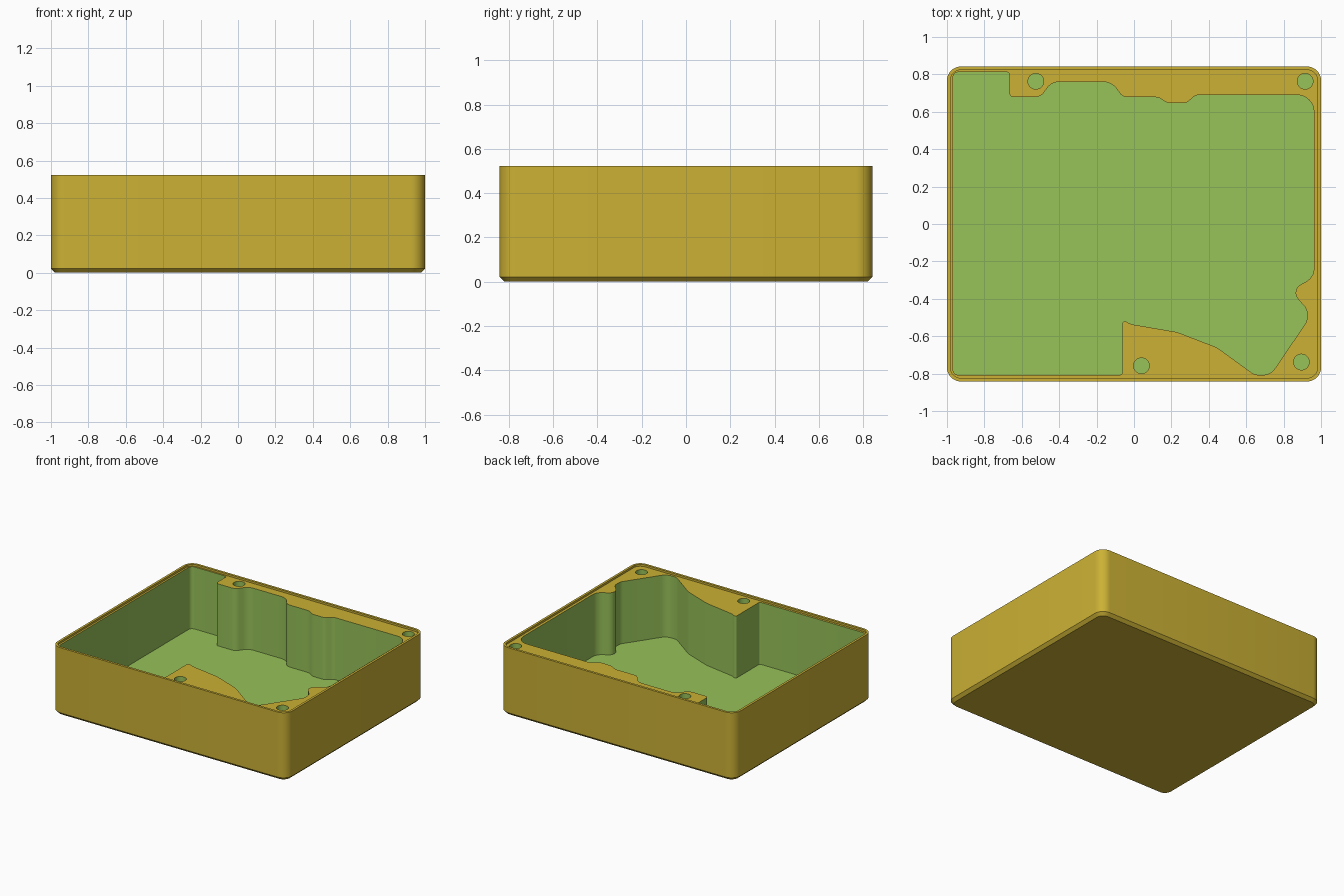
import bpy, bmesh, math
from mathutils import Vector

if "Cube" in bpy.data.objects:
    bpy.data.objects.remove(bpy.data.objects["Cube"])

TOP, DECK, FLOOR, CHAMFER = 0.522, 0.507, 0.03, 0.022
HOLE_FLOOR = 0.3


def material(name, rgb):
    m = bpy.data.materials.new(name)
    m.diffuse_color = (*rgb, 1)
    m.use_nodes = True
    m.node_tree.nodes["Principled BSDF"].inputs["Base Color"].default_value = m.diffuse_color
    return m


def fillet(corners, steps=8):
    """Round each (x, y, radius) corner of a closed outline."""
    out, n = [], len(corners)
    for i, (x, y, r) in enumerate(corners):
        p = Vector((x, y))
        a = Vector(corners[i - 1][:2]) - p
        b = Vector(corners[(i + 1) % n][:2]) - p
        half = a.angle(b) / 2
        t = min(r / math.tan(half), a.length * 0.49, b.length * 0.49)
        r = t * math.tan(half)
        a.normalize()
        b.normalize()
        c = p + (a + b).normalized() * (r / math.sin(half))
        start = p + a * t - c
        sweep = start.angle_signed(p + b * t - c)
        for k in range(steps + 1):
            ang = -sweep * k / steps
            out.append(c + Vector((start.x * math.cos(ang) - start.y * math.sin(ang),
                                   start.x * math.sin(ang) + start.y * math.cos(ang))))
    return out


def rounded_rect(inset):
    x, y, r = 1 - inset, 0.842 - inset, 0.075 - inset
    return fillet([(x, y, r), (-x, y, r), (-x, -y, r), (x, -y, r)])


def circle(cx, cy, r, n=32):
    return [Vector((cx + r * math.cos(2 * math.pi * i / n),
                    cy + r * math.sin(2 * math.pi * i / n))) for i in range(n)]


bm = bmesh.new()


def ring(points, z):
    vs = [bm.verts.new((p.x, p.y, z)) for p in points]
    for i, v in enumerate(vs):
        bm.edges.new((vs[i - 1], v))
    return vs


def bridge(a, b, mat):
    for i in range(len(a)):
        f = bm.faces.new((a[i - 1], a[i], b[i], b[i - 1]))
        f.material_index = mat


def fill(rings, mat):
    edges = [bm.edges.get((r[i - 1], r[i])) for r in rings for i in range(len(r))]
    res = bmesh.ops.triangle_fill(bm, use_beauty=True, use_dissolve=False,
                                  edges=edges, normal=(0, 0, 1))
    for f in res["geom"]:
        if isinstance(f, bmesh.types.BMFace):
            f.material_index = mat


# Outer shell: chamfered base, walls, rim and the step down to the deck
shell = [ring(rounded_rect(i), z) for i, z in
         ((CHAMFER, 0), (0, CHAMFER), (0, TOP), (0.018, TOP), (0.018, DECK))]
for lower, upper in zip(shell, shell[1:]):
    bridge(lower, upper, 0)
fill([shell[0]], 0)

# Pocket outline: x, y and corner radius
pocket = fillet([
    (-0.968, 0.812, 0.03), (-0.665, 0.812, 0.015), (-0.665, 0.678, 0.02),
    (-0.50, 0.678, 0.06), (-0.44, 0.76, 0.08), (-0.12, 0.76, 0.09),
    (-0.06, 0.678, 0.05), (0.13, 0.678, 0.06), (0.18, 0.646, 0.05),
    (0.28, 0.646, 0.05), (0.33, 0.69, 0.05), (0.962, 0.69, 0.09),
    (0.962, -0.285, 0.08), (0.835, -0.355, 0.05), (0.925, -0.455, 0.06),
    (0.925, -0.52, 0.07), (0.73, -0.807, 0.08), (0.645, -0.807, 0.08),
    (0.443, -0.66, 0.15), (0.23, -0.578, 0.2), (-0.02, -0.535, 0.1),
    (-0.062, -0.51, 0.025), (-0.062, -0.807, 0.015), (-0.968, -0.807, 0.03)])
deck_rings = [shell[-1]]


# Pocket and the four screw holes, cut down from the deck
def recess(points, depth_z):
    top, bottom = ring(points, DECK), ring(points, depth_z)
    bridge(top, bottom, 1)
    fill([bottom], 1)
    deck_rings.append(top)


recess(pocket, FLOOR)
for cx, cy in ((-0.525, 0.763), (0.915, 0.763), (0.04, -0.758), (0.895, -0.738)):
    recess(circle(cx, cy, 0.042), HOLE_FLOOR)

# Deck between the rim and the recesses
fill(deck_rings, 0)
bmesh.ops.recalc_face_normals(bm, faces=bm.faces)

mesh = bpy.data.meshes.new("tray")
bm.to_mesh(mesh)
bm.free()
mesh.materials.append(material("gold", (0.60, 0.44, 0.035)))
mesh.materials.append(material("green", (0.31, 0.54, 0.10)))
tray = bpy.data.objects.new("tray", mesh)
bpy.context.collection.objects.link(tray)
bpy.context.view_layer.objects.active = tray
tray.select_set(True)
bpy.ops.object.shade_smooth_by_angle(angle=math.radians(30))
